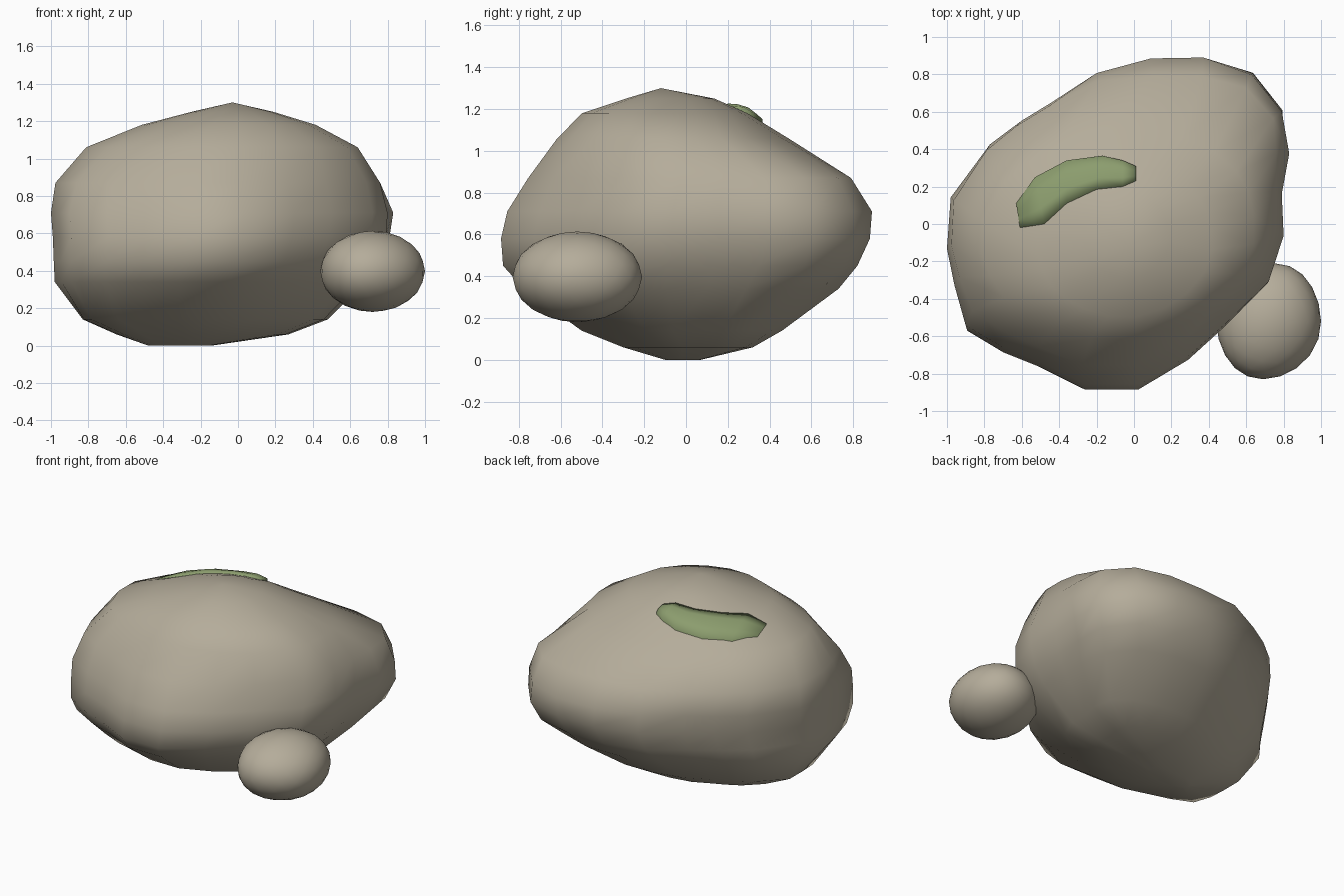
import bpy, bmesh, math
from mathutils import Vector
from mathutils.bvhtree import BVHTree

if "Cube" in bpy.data.objects:
    bpy.data.objects.remove(bpy.data.objects["Cube"])


def material(name, rgb):
    m = bpy.data.materials.new(name)
    m.diffuse_color = (*rgb, 1)
    m.use_nodes = True
    m.node_tree.nodes["Principled BSDF"].inputs["Base Color"].default_value = m.diffuse_color
    return m


def finish(bm, name, mat):
    bmesh.ops.recalc_face_normals(bm, faces=bm.faces)
    me = bpy.data.meshes.new(name)
    bm.to_mesh(me)
    bm.free()
    me.materials.append(mat)
    for p in me.polygons:
        p.use_smooth = True
    ob = bpy.data.objects.new(name, me)
    bpy.context.collection.objects.link(ob)
    return ob


def clamp(v, lo, hi):
    return min(max(v, lo), hi)


stone = material("warm_grey_stone", (0.46, 0.415, 0.325))
green = material("moss_green", (0.26, 0.335, 0.155))

# Boulder: plan outline fitted into the x and y range of each height
outline = [(-.98, .13), (-1, -.15), (-.96, -.35), (-.90, -.57), (-.70, -.69),
           (-.50, -.77), (-.26, -.89), (.03, -.89), (.30, -.73), (.50, -.55),
           (.72, -.33), (.80, -.08), (.79, .15), (.83, .37), (.79, .60),
           (.63, .80), (.37, .90), (.09, .89), (-.20, .81), (-.44, .65),
           (-.60, .55), (-.77, .42)]
# z, x min, x max, y min, y max, bulge of front-left and back-right corners
levels = [(0, -.48, -.14, -.10, .07, 0, 0), (.06, -.65, .27, -.30, .32, .03, 0),
          (.14, -.83, .48, -.50, .46, .05, 0), (.34, -.98, .68, -.78, .73, 0, 0),
          (.45, -.985, .75, -.88, .82, 0, .04), (.58, -.99, .81, -.89, .88, 0, .03),
          (.71, -1, .83, -.86, .89, 0, 0), (.87, -.98, .76, -.76, .79, 0, .09),
          (1.06, -.82, .64, -.62, .49, 0, .04), (1.18, -.52, .42, -.50, .30, 0, 0),
          (1.25, -.25, .19, -.29, .14, 0, 0)]
bm = bmesh.new()
rings = []
for z, x0, x1, y0, y1, fl, br in levels:
    round_off = 0.8 * clamp((z - 0.75) / 0.3, 0, 1)   # rounder near the crown
    ring = []
    for x, y in outline:
        p = Vector(((x + .085) / .915, y / .895))
        p = p.lerp(p.normalized(), round_off)
        d = (p.x + p.y) / 2
        d *= br if d > 0 else fl
        px, py = clamp(p.x + d, -1, 1), clamp(p.y + d, -1, 1)
        ring.append(bm.verts.new(((x0 + x1) / 2 + px * (x1 - x0) / 2,
                                  (y0 + y1) / 2 + py * (y1 - y0) / 2, z)))
    rings.append(ring)
n = len(outline)
for a, b in zip(rings, rings[1:]):
    for i in range(n):
        j = (i + 1) % n
        bm.faces.new((a[i], a[j], b[j], b[i]))
bm.faces.new(rings[0][::-1])
peak = bm.verts.new((-.03, -.12, 1.30))
for i in range(n):
    bm.faces.new((rings[-1][i], rings[-1][(i + 1) % n], peak))
bm.normal_update()
surface = BVHTree.FromBMesh(bm)
finish(bm, "boulder", stone)

# Small stone resting against the front right
bm = bmesh.new()
bmesh.ops.create_icosphere(bm, subdivisions=3, radius=1)
for v in bm.verts:
    x, y, z = v.co
    v.co = (.72 + .28 * x + .03 * y * (1 - x * x),
            -.52 + .31 * y, .397 + .217 * z)
finish(bm, "small_stone", stone)

# Moss patch: curved strip laid on the crown, thick at the back edge
back = [(-.63, .11), (-.53, .25), (-.36, .34), (-.17, .365), (-.06, .34), (.01, .31)]
front = [(-.61, -.02), (-.48, .0), (-.36, .11), (-.20, .185), (-.06, .20), (.01, .23)]
ends = [.3, .7, 1, 1, 1, .7]
rows = [(0, -.03), (0, .025), (.3, .032), (.65, .024), (1, .006), (1, -.03)]
bm = bmesh.new()
grid = []
for t, lift in rows:
    row = []
    for b, f, e in zip(back, front, ends):
        p = Vector(b).lerp(Vector(f), t)
        hit = surface.ray_cast(Vector((p.x, p.y, 3)), Vector((0, 0, -1)))[0]
        row.append(bm.verts.new((p.x, p.y, hit.z + (lift * e if lift > 0 else lift))))
    grid.append(row)
for a, b in zip(grid, grid[1:]):
    for i in range(len(back) - 1):
        bm.faces.new((a[i], a[i + 1], b[i + 1], b[i]))
for i in (0, -1):
    bm.faces.new([row[i] for row in grid])
finish(bm, "moss_patch", green)
